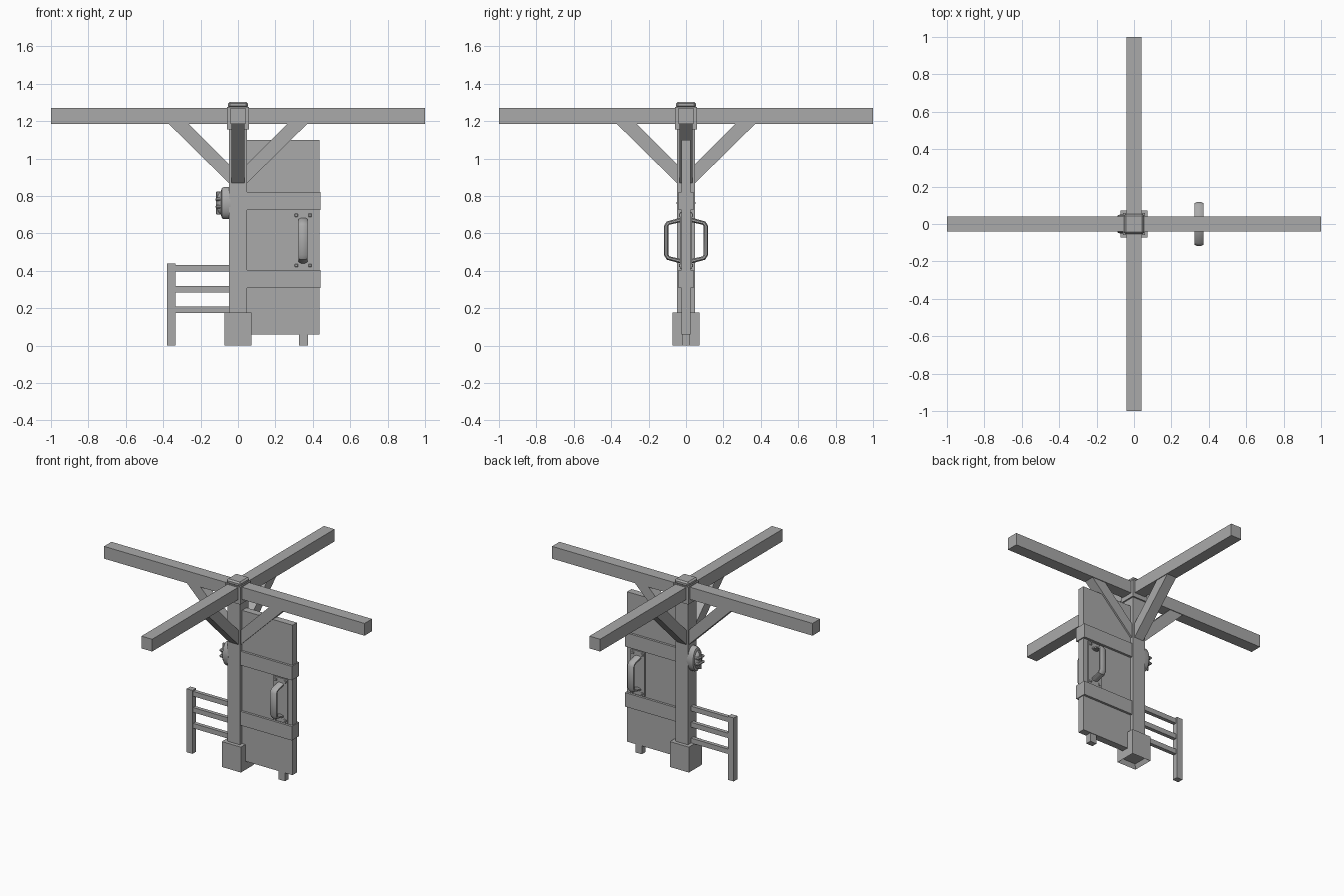
import bpy, bmesh, math
from mathutils import Matrix

cube = bpy.data.objects.get("Cube")
if cube:
    bpy.data.objects.remove(cube, do_unlink=True)

grey = bpy.data.materials.new("plain grey")
grey.use_nodes = True
COLOUR = (0.4, 0.4, 0.4, 1)
grey.diffuse_color = COLOUR
grey.node_tree.nodes["Principled BSDF"].inputs["Base Color"].default_value = COLOUR


def add(name, bm):
    bmesh.ops.recalc_face_normals(bm, faces=bm.faces)
    mesh = bpy.data.meshes.new(name)
    bm.to_mesh(mesh)
    bm.free()
    mesh.materials.append(grey)
    ob = bpy.data.objects.new(name, mesh)
    bpy.context.collection.objects.link(ob)
    return ob


def box(name, x, y, z, bevel=0):
    """Box from (low, high) ranges."""
    bm = bmesh.new()
    bmesh.ops.create_cube(bm, size=1)
    for v in bm.verts:
        for i, (low, high) in enumerate((x, y, z)):
            v.co[i] = low if v.co[i] < 0 else high
    ob = add(name, bm)
    if bevel:
        mod = ob.modifiers.new("bevel", "BEVEL")
        mod.width = bevel
        mod.segments = 1
    return ob


def sym(half):
    return (-half, half)


def smooth(ob):
    bpy.ops.object.select_all(action="DESELECT")
    ob.select_set(True)
    bpy.context.view_layer.objects.active = ob
    bpy.ops.object.shade_smooth_by_angle(angle=math.radians(40))


# Main post, capped where the arms meet
box("main_post", sym(0.048), sym(0.048), (0.03, 1.27))
box("post_collar", sym(0.058), sym(0.058), (1.155, 1.275))
box("post_cap", sym(0.054), sym(0.054), (1.27, 1.303), 0.01)

# Base sleeve, recessed underneath
bm = bmesh.new()
bmesh.ops.create_cube(bm, size=1)
bmesh.ops.transform(bm, verts=bm.verts, matrix=Matrix.Translation((0, 0, 0.088))
                    @ Matrix.Diagonal((0.146, 0.146, 0.176, 1)))
bottom = min(bm.faces, key=lambda f: f.calc_center_median().z)
bmesh.ops.inset_region(bm, faces=[bottom], thickness=0.02)
bmesh.ops.translate(bm, verts=bottom.verts, vec=(0, 0, 0.03))
add("base_sleeve", bm)

# Four arms with diagonal braces
for i, side in enumerate(("left", "back", "right", "front")):
    turn = Matrix.Rotation(i * math.pi / 2, 4, "Z")
    arm = box(side + "_arm", (0.03, 1), sym(0.041), (1.185, 1.27))
    arm.data.transform(turn)

    bm = bmesh.new()
    profile = ((0.04, 0.86), (0.375, 1.19), (0.27, 1.19), (0.04, 0.96))
    face = bm.faces.new([bm.verts.new((x, -0.036, z)) for x, z in profile])
    new = bmesh.ops.extrude_face_region(bm, geom=[face])["geom"]
    bmesh.ops.translate(bm, vec=(0, 0.072, 0),
                        verts=[v for v in new if isinstance(v, bmesh.types.BMVert)])
    add(side + "_brace", bm).data.transform(turn)

# Door panel, bands and foot
box("door_panel", (0.04, 0.435), sym(0.024), (0.06, 1.10))
for name, low in (("upper_band", 0.725), ("lower_band", 0.308)):
    box(name, (0.04, 0.441), sym(0.04), (low, low + 0.097))
box("door_foot", (0.325, 0.375), sym(0.02), (0, 0.07))

# Handles on both faces of the door
for side, s in (("front", -1), ("back", 1)):
    box(side + "_handle_plate", (0.295, 0.402), sorted((s * 0.02, s * 0.032)),
        (0.41, 0.715))
    for x in (0.312, 0.385):
        for z in (0.428, 0.697):
            box(side + "_plate_bolt", (x - 0.009, x + 0.009),
                sorted((s * 0.03, s * 0.038)), (z - 0.009, z + 0.009), 0.003)

    bm = bmesh.new()
    path = ((0.025, 0.673, 1.0), (0.095, 0.655, 0.5), (0.106, 0.64, 0),
            (0.106, 0.485, 0), (0.095, 0.468, -0.5), (0.025, 0.45, -1.0))
    rings = []
    for y, z, lean in path:
        ring = []
        for k in range(8):
            a = (k + 0.5) * math.pi / 4
            out = 0.013 * math.sin(a)
            tilt = lean * math.pi / 2
            ring.append(bm.verts.new((0.348 + 0.026 * math.cos(a),
                                      s * (y + out * math.cos(tilt)),
                                      z + out * math.sin(tilt))))
        rings.append(ring)
    for a, b in zip(rings, rings[1:]):
        for k in range(8):
            j = (k + 1) % 8
            bm.faces.new((a[k], a[j], b[j], b[k]))
    bm.faces.new(rings[0])
    bm.faces.new(rings[-1])
    smooth(add(side + "_handle", bm))

# Side fence
box("fence_post", (-0.38, -0.335), sym(0.02), (0, 0.44))
for z in (0.175, 0.285, 0.397):
    box("fence_rail", (-0.34, -0.04), sym(0.013), (z, z + 0.034))


# Oval wall lamp with guard bars
def oval(name, steps):
    """Stack of oval rings along -x, given as (x, scale)."""
    bm = bmesh.new()
    rings = [[bm.verts.new((x, 0.05 * r * math.cos(k * math.pi / 10),
                            0.762 + 0.086 * r * math.sin(k * math.pi / 10)))
              for k in range(20)] for x, r in steps]
    for a, b in zip(rings, rings[1:]):
        for k in range(20):
            j = (k + 1) % 20
            bm.faces.new((a[k], a[j], b[j], b[k]))
    bm.faces.new(rings[0])
    bm.faces.new(rings[-1])
    smooth(add(name, bm))


oval("lamp_base", ((-0.04, 1), (-0.075, 1), (-0.086, 0.94), (-0.09, 0.8)))
oval("lamp_glass", ((-0.08, 0.76), (-0.095, 0.7), (-0.106, 0.55), (-0.112, 0.3)))
for z in (0.742, 0.782):
    box("lamp_guard_bar", (-0.121, -0.08), sym(0.036), (z - 0.009, z + 0.009), 0.006)
box("lamp_guard_upright", (-0.117, -0.08), sym(0.006), (0.7, 0.824), 0.004)
